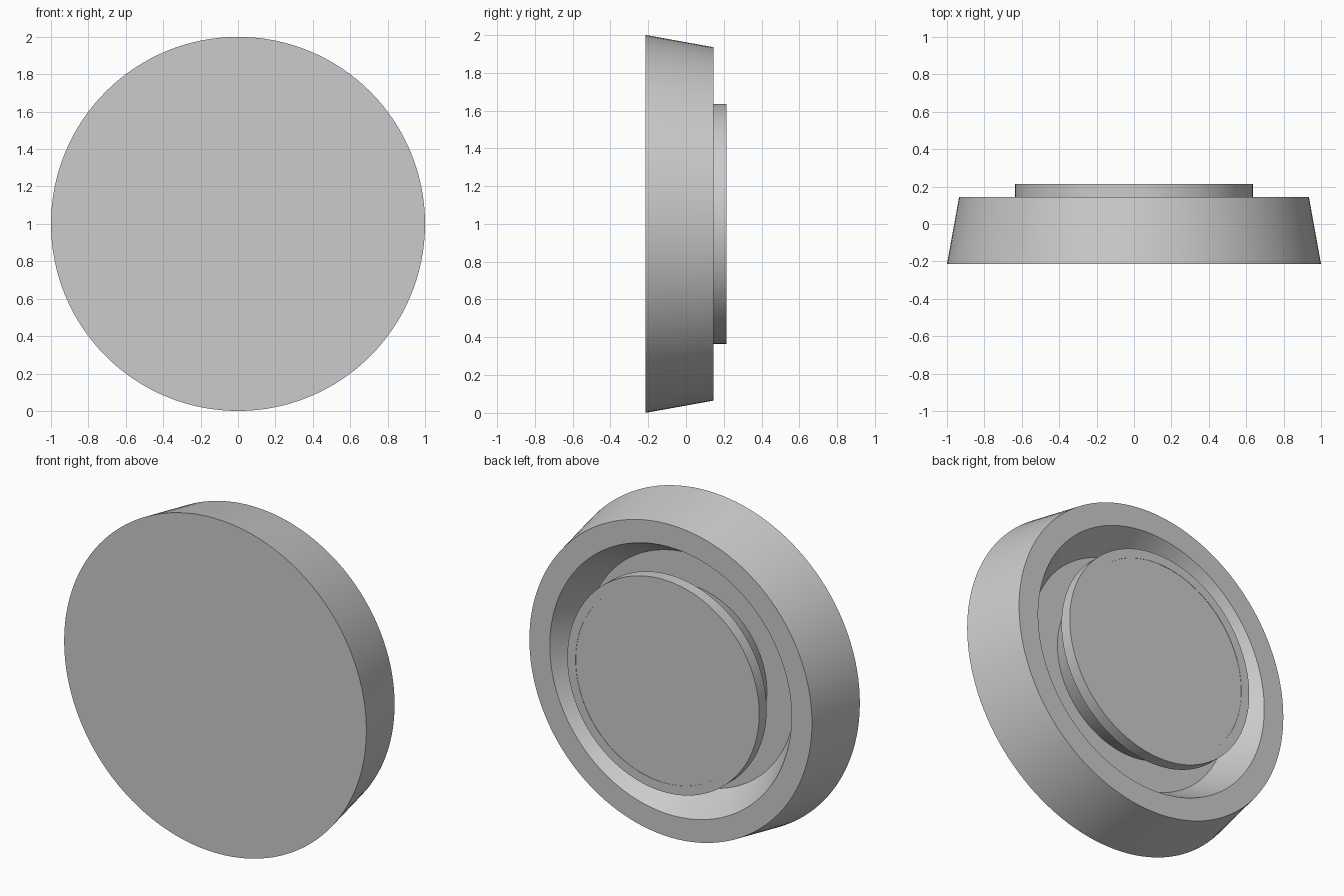
import bpy, bmesh, math
from mathutils import Vector

SEGMENTS = 128
CENTRE = Vector((0, 0, 1))

cube = bpy.data.objects.get("Cube")
if cube:
    bpy.data.objects.remove(cube, do_unlink=True)

# Single plain grey
grey = bpy.data.materials.new("plain_grey")
grey.use_nodes = True
colour = (0.6, 0.6, 0.6, 1)
grey.diffuse_color = colour
grey.node_tree.nodes["Principled BSDF"].inputs["Base Color"].default_value = colour


def lathe(name, profile):
    """Spin (radius, y) points about the front-to-back axis."""
    bm = bmesh.new()
    verts = [bm.verts.new((r, y, CENTRE.z)) for r, y in profile]
    edges = [bm.edges.new(pair) for pair in zip(verts, verts[1:])]
    bmesh.ops.spin(bm, geom=verts + edges, cent=CENTRE, axis=(0, 1, 0),
                   angle=math.tau, steps=SEGMENTS, use_merge=False)
    bmesh.ops.remove_doubles(bm, verts=bm.verts, dist=0.0005)
    bmesh.ops.recalc_face_normals(bm, faces=bm.faces)
    mesh = bpy.data.meshes.new(name)
    bm.to_mesh(mesh)
    bm.free()
    mesh.materials.append(grey)
    obj = bpy.data.objects.new(name, mesh)
    bpy.context.collection.objects.link(obj)
    bpy.ops.object.select_all(action='DESELECT')
    obj.select_set(True)
    bpy.context.view_layer.objects.active = obj
    bpy.ops.object.shade_smooth_by_angle(angle=math.radians(25))
    return obj


FRONT, RIM, BACK, FLOOR = -0.215, 0.145, 0.215, -0.045

# Tapered disc with a sloping recess in its back
lathe("disc_body", [(0, FRONT), (1.0, FRONT), (0.935, RIM),
                    (0.8, RIM), (0.69, FLOOR), (0, FLOOR)])

# Round cap on a narrower stem, with a very shallow dish in its face
lathe("back_cap", [(0, FLOOR - 0.01), (0.5, FLOOR - 0.01), (0.58, RIM),
                   (0.635, RIM), (0.635, BACK), (0.58, BACK),
                   (0.58, BACK - 0.002), (0, BACK - 0.002)])
